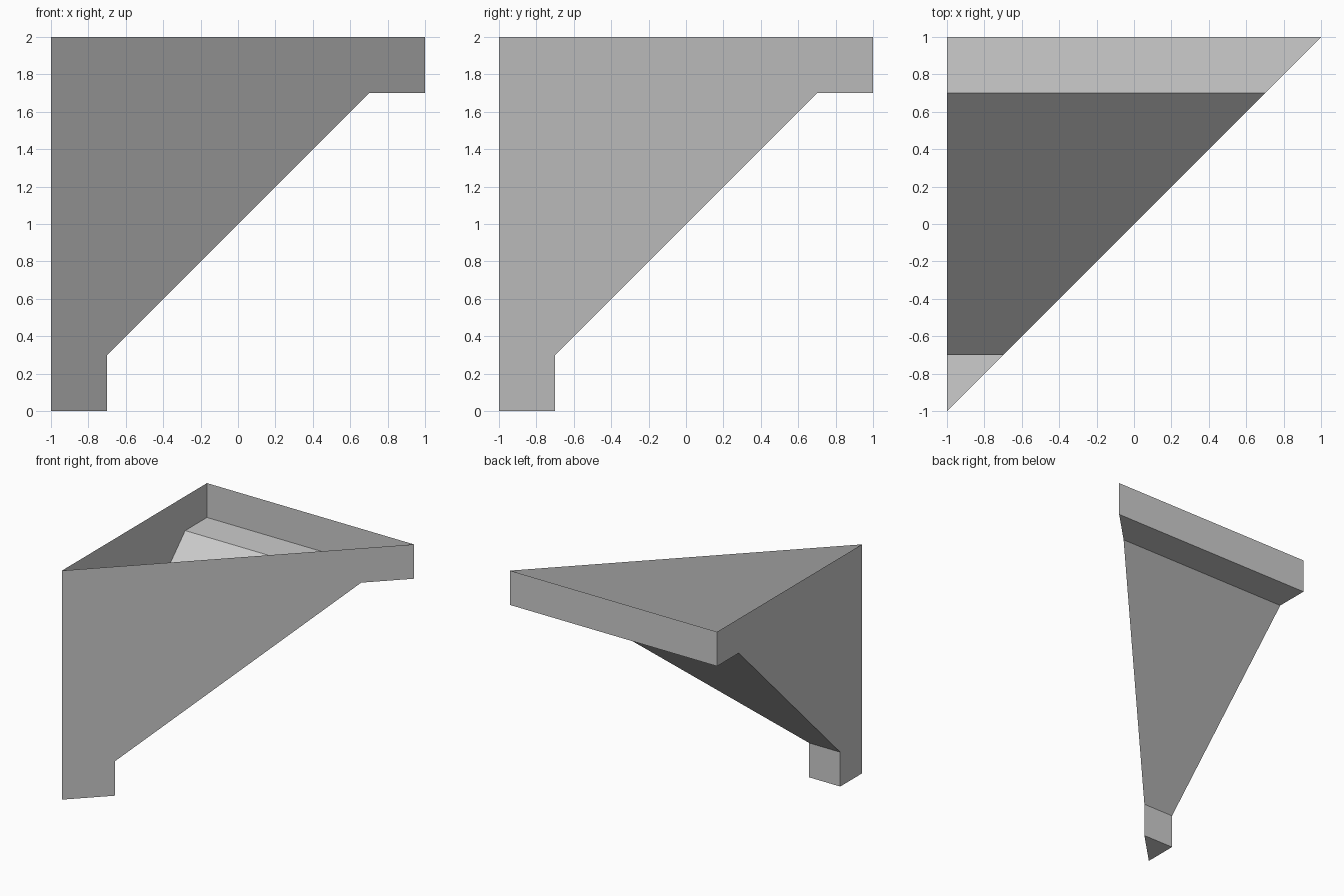
import bpy
import bmesh

cube = bpy.data.objects.get("Cube")
if cube:
    bpy.data.objects.remove(cube, do_unlink=True)

# Single plain grey
GREY = (0.604, 0.604, 0.604, 1.0)
grey = bpy.data.materials.new("plain_grey")
grey.use_nodes = True
grey.diffuse_color = GREY
bsdf = next(n for n in grey.node_tree.nodes if n.type == "BSDF_PRINCIPLED")
bsdf.inputs["Base Color"].default_value = GREY

# Bracket outline (y, z): from the front top edge, under the foot, up to the back rim
PROFILE = [(-1, 2), (-1, 0), (-0.7, 0), (-0.7, 0.3), (0.7, 1.7), (1, 1.7), (1, 2)]

bm = bmesh.new()
# Straight side wall and the diagonal wall share the same outline
side = [bm.verts.new((-1, y, z)) for y, z in PROFILE]
diagonal = [bm.verts.new((y, y, z)) for y, z in PROFILE]
bm.faces.new(side)
bm.faces.new(diagonal[::-1])

# Strips joining the walls: foot, slope, ledge and back rim; the top stays open
for i in range(1, len(PROFILE) - 1):
    bm.faces.new((side[i], diagonal[i], diagonal[i + 1], side[i + 1]))

# The walls meet along the sharp front corner
bmesh.ops.remove_doubles(bm, verts=bm.verts[:], dist=0.0001)

# Face the shell outwards
bmesh.ops.recalc_face_normals(bm, faces=bm.faces[:])
wall = max(bm.faces, key=lambda f: abs(f.normal.x) if abs(f.normal.y) < 0.01 else 0)
if wall.normal.x > 0:
    bmesh.ops.reverse_faces(bm, faces=bm.faces[:])

mesh = bpy.data.meshes.new("corner_bracket")
bm.to_mesh(mesh)
bm.free()
mesh.materials.append(grey)
bracket = bpy.data.objects.new("corner_bracket", mesh)
bpy.context.collection.objects.link(bracket)
